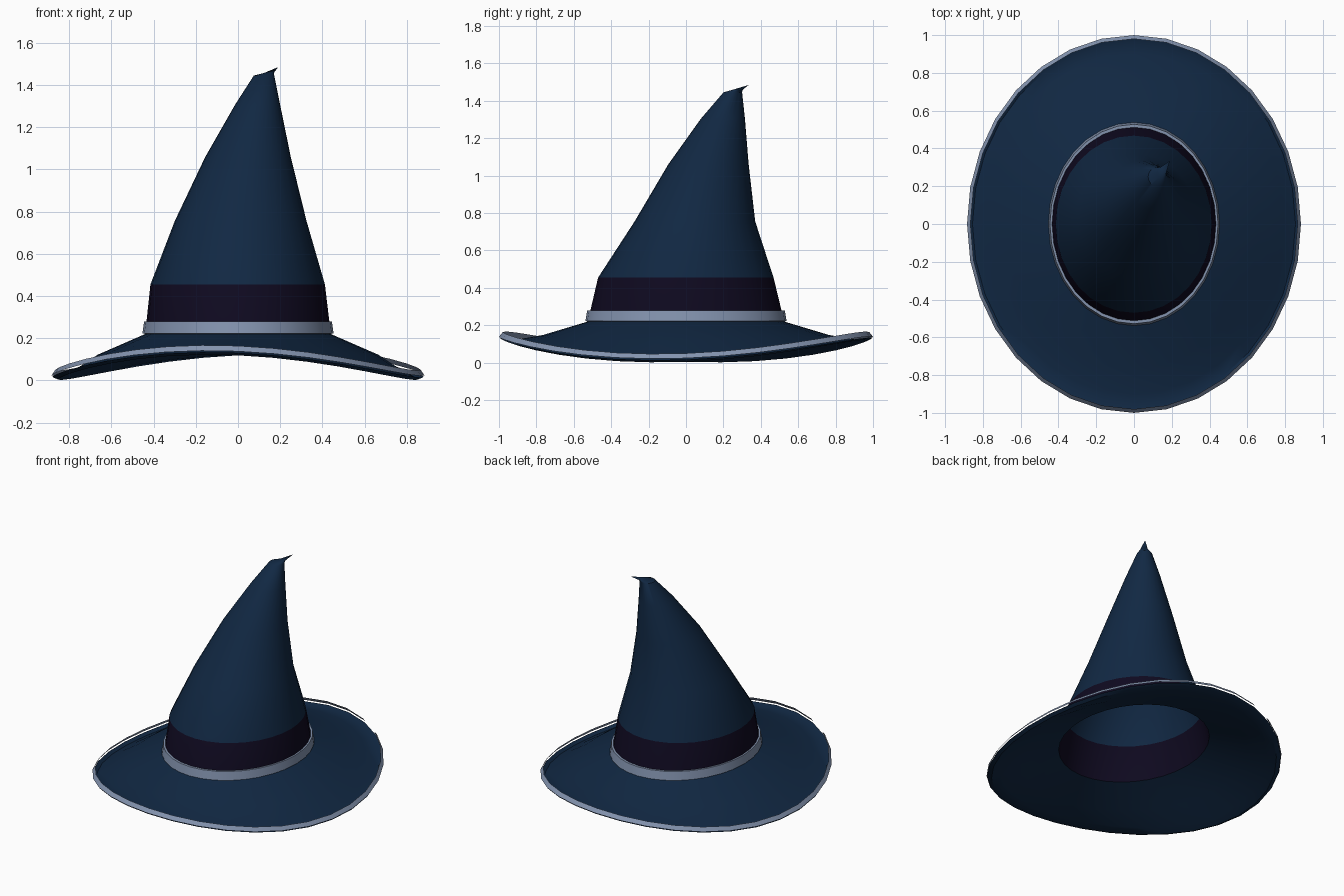
import bpy, bmesh, math

if "Cube" in bpy.data.objects:
    bpy.data.objects.remove(bpy.data.objects["Cube"])

SEG = 32


def material(name, rgb):
    m = bpy.data.materials.new(name)
    m.diffuse_color = (*rgb, 1)
    m.use_nodes = True
    m.node_tree.nodes["Principled BSDF"].inputs["Base Color"].default_value = m.diffuse_color
    return m


navy = material("navy cloth", (0.0055, 0.021, 0.056))
purple = material("dark purple band", (0.0045, 0.0028, 0.014))
silver = material("silver trim", (0.23, 0.295, 0.43))


def ring(x0, x1, y0, y1, height):
    """Ellipse filling the given extents; height is a function of the angle."""
    pts = []
    for i in range(SEG):
        a = 2 * math.pi * i / SEG
        pts.append(((x0 + x1) / 2 + (x1 - x0) / 2 * math.cos(a),
                    (y0 + y1) / 2 + (y1 - y0) / 2 * math.sin(a), height(a)))
    return pts


def flat(z):
    return lambda a: z


def saddle(mid, dip, twist):
    return lambda a: mid - dip * math.cos(2 * a) + twist * math.sin(2 * a)


def loft(name, rings, mats, apex=None, rule=None):
    """Skin a stack of rings, optionally closed to a point."""
    bm = bmesh.new()
    rows = [[bm.verts.new(p) for p in r] for r in rings]
    for k, (lo, hi) in enumerate(zip(rows, rows[1:])):
        for i in range(SEG):
            j = (i + 1) % SEG
            f = bm.faces.new((lo[i], lo[j], hi[j], hi[i]))
            if rule:
                f.material_index = rule(k)
    if apex:
        top = bm.verts.new(apex)
        for i in range(SEG):
            bm.faces.new((rows[-1][i], rows[-1][(i + 1) % SEG], top))
    me = bpy.data.meshes.new(name)
    bm.to_mesh(me)
    bm.free()
    for m in mats:
        me.materials.append(m)
    ob = bpy.data.objects.new(name, me)
    bpy.context.collection.objects.link(ob)
    bpy.context.view_layer.objects.active = ob
    ob.select_set(True)
    bpy.ops.object.shade_smooth_by_angle(angle=math.radians(35))
    ob.select_set(False)
    return ob


# Crown: leaning cone with a dark band at its base and a bent tip
crown = [
    (-0.44, 0.44, -0.525, 0.525, 0.22),
    (-0.415, 0.412, -0.47, 0.468, 0.455),
    (-0.30, 0.325, -0.275, 0.37, 0.755),
    (-0.155, 0.25, -0.095, 0.335, 1.06),
    (-0.015, 0.20, 0.08, 0.315, 1.305),
    (0.075, 0.172, 0.20, 0.30, 1.445),
    (0.125, 0.170, 0.245, 0.302, 1.458),
]
loft("crown", [ring(*c[:4], flat(c[4])) for c in crown], [navy, purple],
     apex=(0.19, 0.335, 1.485), rule=lambda k: 1 if k == 0 else 0)

# Brim: saddle-shaped sheet with an upturned lip (outermost ring first)
brim = [
    (0.880, 0.995, saddle(0.074, 0.057, 0.019)),
    (0.855, 0.965, saddle(0.062, 0.057, 0.019)),
    (0.795, 0.900, saddle(0.080, 0.044, 0.015)),
    (0.665, 0.765, saddle(0.135, 0.013, 0.006)),
    (0.440, 0.525, flat(0.22)),
]
loft("brim", [ring(-x, x, -y, y, h) for x, y, h in brim], [navy])

# Brim trim: narrow slanted strip just above the lip
trim = [(0.884, 1.0, saddle(0.081, 0.057, 0.019)),
        (0.866, 0.98, saddle(0.107, 0.057, 0.019))]
loft("brim_trim", [ring(-x, x, -y, y, h) for x, y, h in trim], [silver])

# Crown trim: silver collar around the base of the band
collar = [(0.440, 0.525, 0.221), (0.453, 0.538, 0.222),
          (0.445, 0.528, 0.280), (0.434, 0.512, 0.280)]
loft("crown_trim", [ring(-x, x, -y, y, flat(z)) for x, y, z in collar], [silver])
